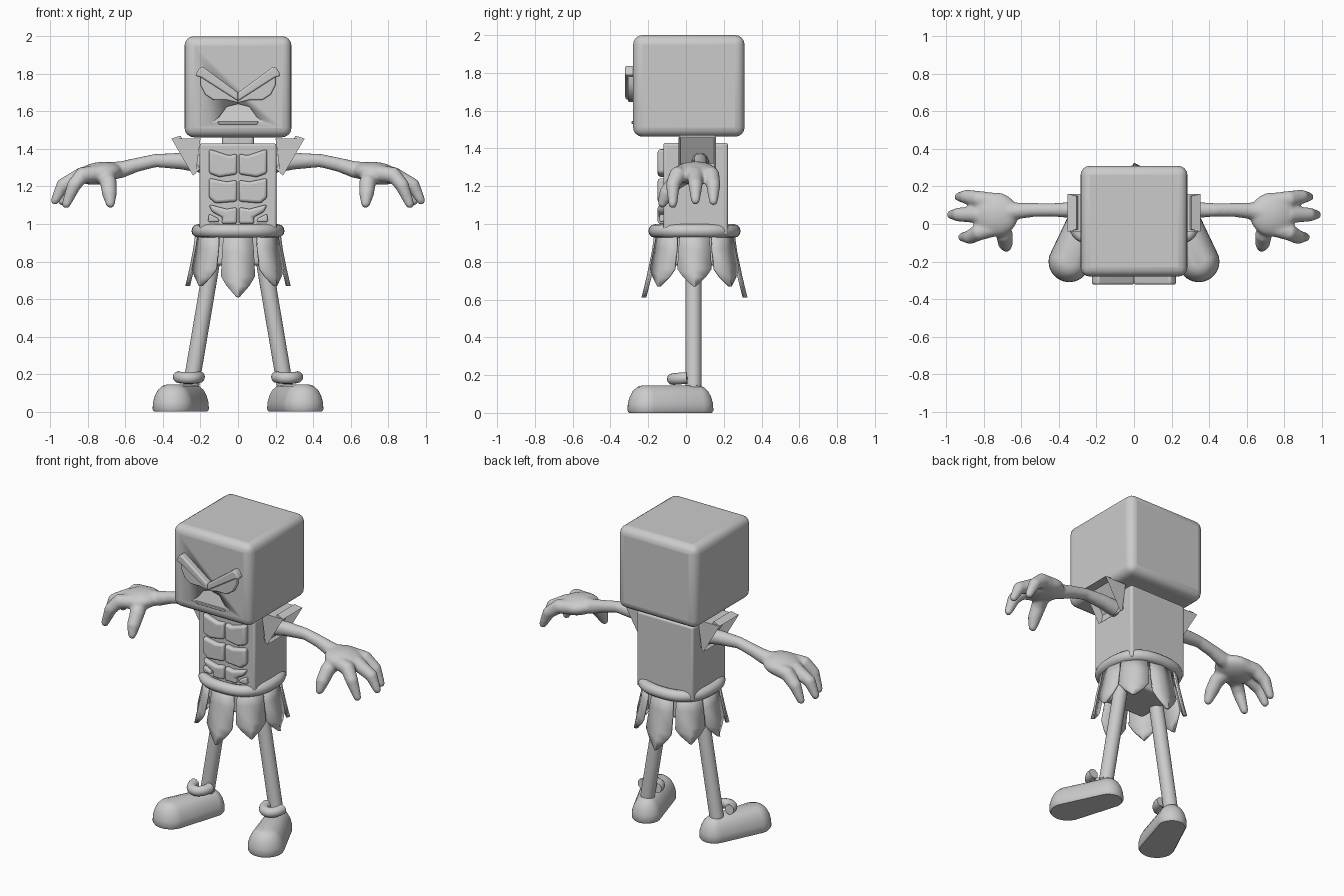
import bpy, bmesh
from math import sin, cos, pi, radians, copysign
from mathutils import Vector, Matrix

if "Cube" in bpy.data.objects:
    bpy.data.objects.remove(bpy.data.objects["Cube"], do_unlink=True)

grey = bpy.data.materials.new("plain_grey")
grey.use_nodes = True
grey.diffuse_color = (0.6, 0.6, 0.6, 1)
grey.node_tree.nodes["Principled BSDF"].inputs["Base Color"].default_value = (0.6, 0.6, 0.6, 1)


def link(name, data):
    ob = bpy.data.objects.new(name, data)
    bpy.context.collection.objects.link(ob)
    data.materials.append(grey)
    return ob


def make(name, bm, mirror=False, bevel=0, smooth=True):
    bmesh.ops.recalc_face_normals(bm, faces=bm.faces)
    me = bpy.data.meshes.new(name)
    bm.to_mesh(me)
    bm.free()
    ob = link(name, me)
    if bevel:
        mod = ob.modifiers.new("bevel", "BEVEL")
        mod.width, mod.segments = bevel, 4
    if mirror:
        ob.modifiers.new("mirror", "MIRROR")
    if smooth:
        bpy.context.view_layer.objects.active = ob
        bpy.ops.object.select_all(action="DESELECT")
        ob.select_set(True)
        bpy.ops.object.shade_smooth_by_angle(angle=radians(40))
    return ob


def box(name, lo, hi, bevel):
    lo, hi = Vector(lo), Vector(hi)
    bm = bmesh.new()
    bmesh.ops.create_cube(bm, size=1, matrix=Matrix.Translation((lo + hi) / 2) @ Matrix.Diagonal((*(hi - lo), 1)))
    return make(name, bm, bevel=bevel)


def loft(bm, rings):
    rows = [[bm.verts.new(p) for p in ring] for ring in rings]
    n = len(rows[0])
    for a, b in zip(rows, rows[1:]):
        for i in range(n):
            bm.faces.new((a[i], a[(i + 1) % n], b[(i + 1) % n], b[i]))
    bm.faces.new(rows[0][::-1])
    bm.faces.new(rows[-1])


def tube(bm, path, n=16):
    """Tapered tube through (x, y, z, radius) points with a rounded far end."""
    pts = [Vector(p[:3]) for p in path]
    rings = []
    for i, p in enumerate(pts):
        d = pts[min(i + 1, len(pts) - 1)] - pts[max(i - 1, 0)]
        u = d.cross(Vector((0, 1, 0.2))).normalized()
        v = d.normalized().cross(u)
        rings.append([p + path[i][3] * (u * cos(2 * pi * k / n) + v * sin(2 * pi * k / n)) for k in range(n)])
    loft(bm, rings)
    bmesh.ops.create_icosphere(bm, subdivisions=2, radius=path[-1][3], matrix=Matrix.Translation(pts[-1]))


def prism(name, outline, back, front, mirror=False, bevel=0):
    bm = bmesh.new()
    loft(bm, [[(x, y, z) for x, z in outline] for y in (back, front)])
    return make(name, bm, mirror, bevel)


def cord(name, points, radius, cyclic=False, mirror=False):
    cu = bpy.data.curves.new(name, "CURVE")
    cu.dimensions, cu.bevel_depth, cu.bevel_resolution, cu.use_fill_caps = "3D", radius, 4, True
    sp = cu.splines.new("POLY")
    sp.points.add(len(points) - 1)
    for q, p in zip(sp.points, points):
        q.co = (*p, 1)
    sp.use_cyclic_u = cyclic
    sp.use_smooth = True
    ob = link(name, cu)
    if mirror:
        ob.modifiers.new("mirror", "MIRROR")
    return ob


def oval(angle, rx, ry, power=0.7):
    """Point on a rounded square about the waist."""
    c, s = cos(angle), sin(angle)
    return copysign(abs(c) ** power, c) * rx, 0.045 + copysign(abs(s) ** power, s) * ry


# Head with a sunken mouth
head = box("head", (-0.285, -0.28, 1.462), (0.285, 0.31, 2.0), 0.05)
mouth = prism("mouth_cutter", [(-0.14, 1.54), (-0.1, 1.57), (-0.06, 1.625), (0, 1.64),
                               (0.06, 1.625), (0.1, 1.57), (0.14, 1.54)], -0.255, -0.4)
for v in mouth.data.vertices:
    if v.co.y > -0.3:
        v.co.y = -0.278 + 0.25 * (v.co.z - 1.54)
mouth.hide_render = True
mouth.hide_set(True)
cut = head.modifiers.new("mouth", "BOOLEAN")
cut.object = mouth

# Scowling eyes and brow
prism("eye", [(0, 1.70), (0.2, 1.81), (0.2, 1.74), (0.175, 1.69), (0.13, 1.66), (0.06, 1.66), (0, 1.645)],
      -0.27, -0.308, True, 0.008)
prism("brow", [(0, 1.70), (0.19, 1.84), (0.21, 1.825), (0.228, 1.79), (0.195, 1.78), (0, 1.655)],
      -0.27, -0.322, True, 0.01)
prism("lower_lip", [(-0.1, 1.53), (-0.11, 1.545), (0.11, 1.545), (0.1, 1.53)], -0.27, -0.288, bevel=0.004)

# Neck, torso, hips
box("neck", (-0.085, -0.03, 1.4), (0.085, 0.15, 1.48), 0.02)
box("torso", (-0.205, -0.12, 0.94), (0.205, 0.222, 1.43), 0.014)
box("hips", (-0.15, -0.1, 0.78), (0.15, 0.19, 0.97), 0.02)

# Chest and stomach muscles
muscles = {
    "chest_muscle": [(0.004, 1.265), (0.004, 1.375), (0.05, 1.365), (0.155, 1.4), (0.155, 1.27), (0.1, 1.25)],
    "upper_stomach_muscle": [(0.004, 1.12), (0.004, 1.235), (0.06, 1.225), (0.155, 1.245), (0.155, 1.14), (0.12, 1.11)],
    "lower_stomach_muscle": [(0.004, 1.0), (0.004, 1.09), (0.06, 1.08), (0.155, 1.105), (0.14, 1.065), (0.08, 1.035),
                             (0.09, 1.0)],
}
for name, outline in muscles.items():
    prism(name, outline, -0.1, -0.15, True, 0.016)
for z in (1.01,):
    prism("hip_muscle", [(0.1, z), (0.105, z + 0.02), (0.155, z + 0.045), (0.16, z)], -0.1, -0.14, True, 0.01)

# Belt
cord("belt", [(*oval(2 * pi * i / 64, 0.212, 0.208, 0.8), 0.963) for i in range(64)], 0.036, True)

# Skirt of eight pointed flaps
for i in range(8):
    angle = i * pi / 4
    tip = 0.61 if i in (2, 6) else 0.67
    bm = bmesh.new()
    rows = []
    for z, half in ((0.96, 0.075), (0.85, 0.084), (0.72, 0.09), (0.67, 0.06), (0.61, 0.006)):
        z = 0.96 - (0.96 - z) * (0.96 - tip) / 0.35
        flare = 0.205 + 0.07 * ((0.96 - z) / 0.35) ** 1.3
        x, y = oval(angle, flare + 0.015, flare, 0.85)
        side = Vector((-sin(angle), cos(angle), 0))
        out = Vector((cos(angle), sin(angle), 0))
        rows.append([bm.verts.new(Vector((x, y, z)) + side * half * k - out * 0.014 * abs(k)) for k in (-1, 0, 1)])
    for a, b in zip(rows, rows[1:]):
        for k in (0, 1):
            bm.faces.new((a[k], a[k + 1], b[k + 1], b[k]))
    flap = make("skirt_flap", bm)
    flap.modifiers.new("thickness", "SOLIDIFY").thickness = 0.012
    flap.modifiers["thickness"].offset = 0

# Shoulder pads: wedges with a hollow sloping face
bm = bmesh.new()
loft(bm, [[(x, y, z) for x, z in ((0.2, 1.455), (0.355, 1.455), (0.24, 1.258), (0.225, 1.27))] for y in (-0.04, 0.16)])
bmesh.ops.recalc_face_normals(bm, faces=bm.faces)
slope = max(bm.faces, key=lambda f: f.normal.x - f.normal.z)
bmesh.ops.inset_region(bm, faces=[slope], thickness=0.016, depth=-0.05)
make("shoulder_pad", bm, True, smooth=False)

# Arms and three-fingered hands, fused into one skin
bm = bmesh.new()
tube(bm, [(0.19, 0.075, 1.32, 0.05), (0.3, 0.075, 1.335, 0.045), (0.44, 0.075, 1.338, 0.036),
          (0.54, 0.075, 1.315, 0.038), (0.62, 0.07, 1.29, 0.045), (0.7, 0.06, 1.28, 0.05)])
bmesh.ops.create_icosphere(bm, subdivisions=3, radius=1, matrix=Matrix.Translation((0.74, 0.05, 1.27))
                           @ Matrix.Rotation(radians(8), 4, "Y") @ Matrix.Diagonal((0.125, 0.12, 0.06, 1)))
for y0, y1, reach, low in ((0.12, 0.145, 0.935, 1.12), (0.05, 0.05, 0.975, 1.125), (-0.02, -0.07, 0.915, 1.105)):
    tube(bm, [(0.74, y0, 1.27, 0.045), (0.83, (y0 + y1) / 2, 1.26, 0.045),
              (reach - 0.04, y1, 1.205, 0.038), (reach, y1, low, 0.024)])
tube(bm, [(0.71, 0.0, 1.26, 0.05), (0.69, -0.06, 1.22, 0.045), (0.685, -0.105, 1.16, 0.04), (0.68, -0.125, 1.11, 0.026)])
arm = make("arm_and_hand", bm)
skin = arm.modifiers.new("fuse", "REMESH")
skin.mode, skin.voxel_size, skin.use_smooth_shade = "VOXEL", 0.009, True
soft = arm.modifiers.new("soften", "SMOOTH")
soft.factor, soft.iterations = 0.5, 8
arm.modifiers.new("mirror", "MIRROR")

# Legs
bm = bmesh.new()
tube(bm, [(0.125, 0.04, 0.88, 0.043), (0.25, 0.04, 0.14, 0.043)], 24)
make("leg", bm, True)

# Shoes: domed outlines around a heel circle and a toe circle
bm = bmesh.new()
heel, toe = (Vector((0.245, 0.055)), 0.09), (Vector((0.345, -0.2)), 0.11)
rings = []
for z, inset in ((0, 0.008), (0.012, 0), (0.05, 0.002), (0.085, 0.012), (0.115, 0.028), (0.136, 0.05), (0.146, 0.08)):
    ring = []
    for k in range(40):
        d = Vector((cos(2 * pi * k / 40), sin(2 * pi * k / 40)))
        c, r = max(heel, toe, key=lambda s: s[0].dot(d) + s[1])
        ring.append((*(c + d * (r - inset)), z))
    rings.append(ring)
loft(bm, rings)
make("shoe", bm, True)

# Ankle cuffs around the front of each leg
cord("ankle_cuff", [(0.262 + 0.055 * cos(a), 0.005 + 0.075 * sin(a), 0.185 + 0.006 * sin(a))
                    for a in [pi + pi * i / 16 for i in range(17)]], 0.031, mirror=True)
